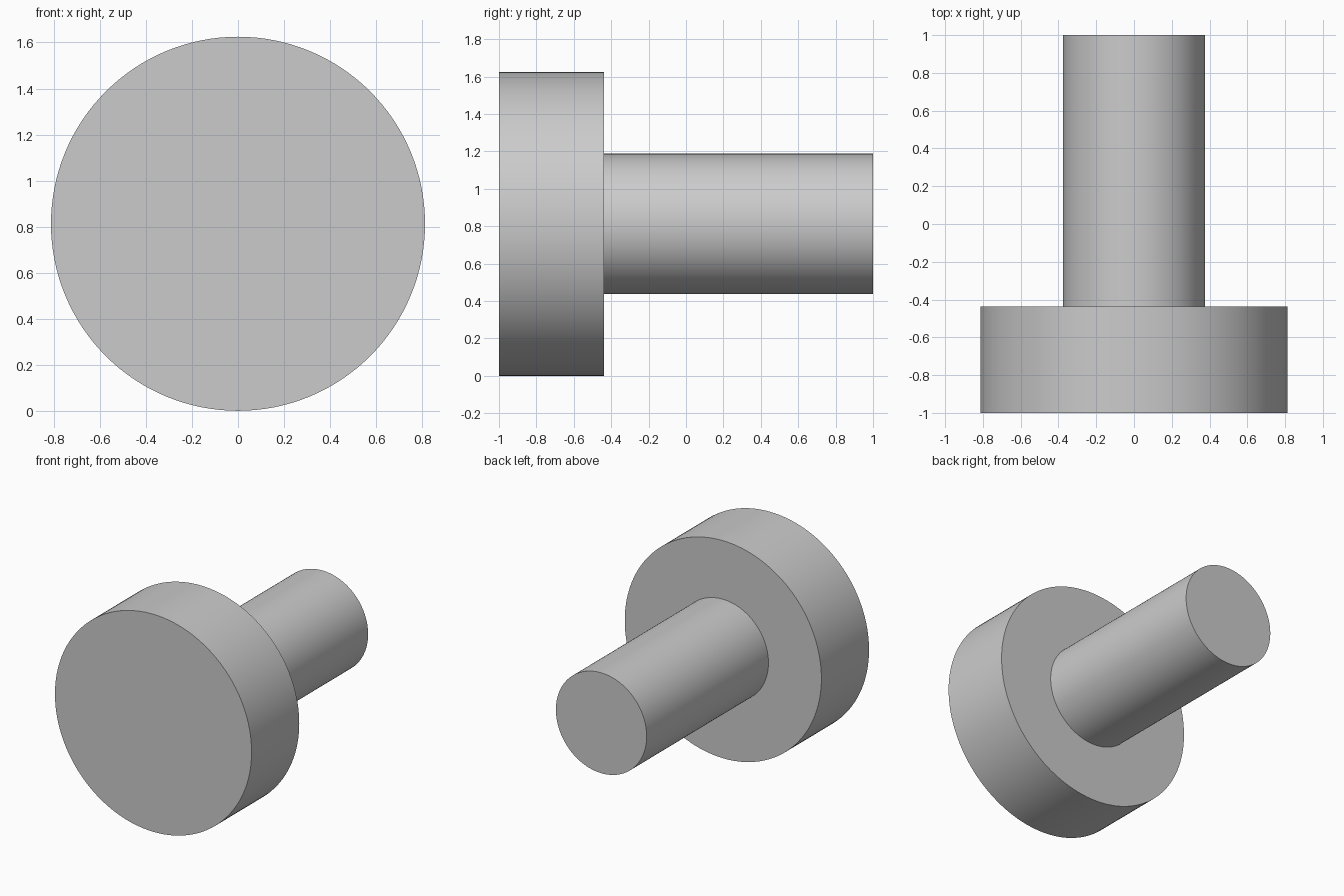
import bpy, bmesh, math
from mathutils import Vector

cube = bpy.data.objects.get("Cube")
if cube:
    bpy.data.objects.remove(cube, do_unlink=True)

HEAD_R, SHAFT_R = 0.8125, 0.375
FRONT, STEP, BACK = -1.0, -0.4375, 1.0
SEGMENTS = 128

# Plain grey metal
grey = bpy.data.materials.new("plain_grey")
grey.use_nodes = True
colour = (0.6, 0.6, 0.6, 1)
grey.diffuse_color = colour
grey.node_tree.nodes["Principled BSDF"].inputs["Base Color"].default_value = colour

# Headed pin: one stepped profile turned about the y axis
profile = [(0, FRONT), (HEAD_R, FRONT), (HEAD_R, STEP),
           (SHAFT_R, STEP), (SHAFT_R, BACK), (0, BACK)]
bm = bmesh.new()
verts = [bm.verts.new((r, y, 0)) for r, y in profile]
edges = [bm.edges.new(pair) for pair in zip(verts, verts[1:])]
bmesh.ops.spin(bm, geom=verts + edges, cent=Vector((0, 0, 0)), axis=Vector((0, 1, 0)),
               angle=math.tau, steps=SEGMENTS, use_merge=False)
bmesh.ops.remove_doubles(bm, verts=bm.verts, dist=0.0001)
bmesh.ops.recalc_face_normals(bm, faces=bm.faces)
mesh = bpy.data.meshes.new("headed_pin")
bm.to_mesh(mesh)
bm.free()
mesh.materials.append(grey)

pin = bpy.data.objects.new("headed_pin", mesh)
bpy.context.collection.objects.link(pin)
pin.location.z = HEAD_R

# Smooth round walls, sharp rims
bpy.ops.object.select_all(action="DESELECT")
pin.select_set(True)
bpy.context.view_layer.objects.active = pin
bpy.ops.object.shade_smooth_by_angle(angle=math.radians(30))
